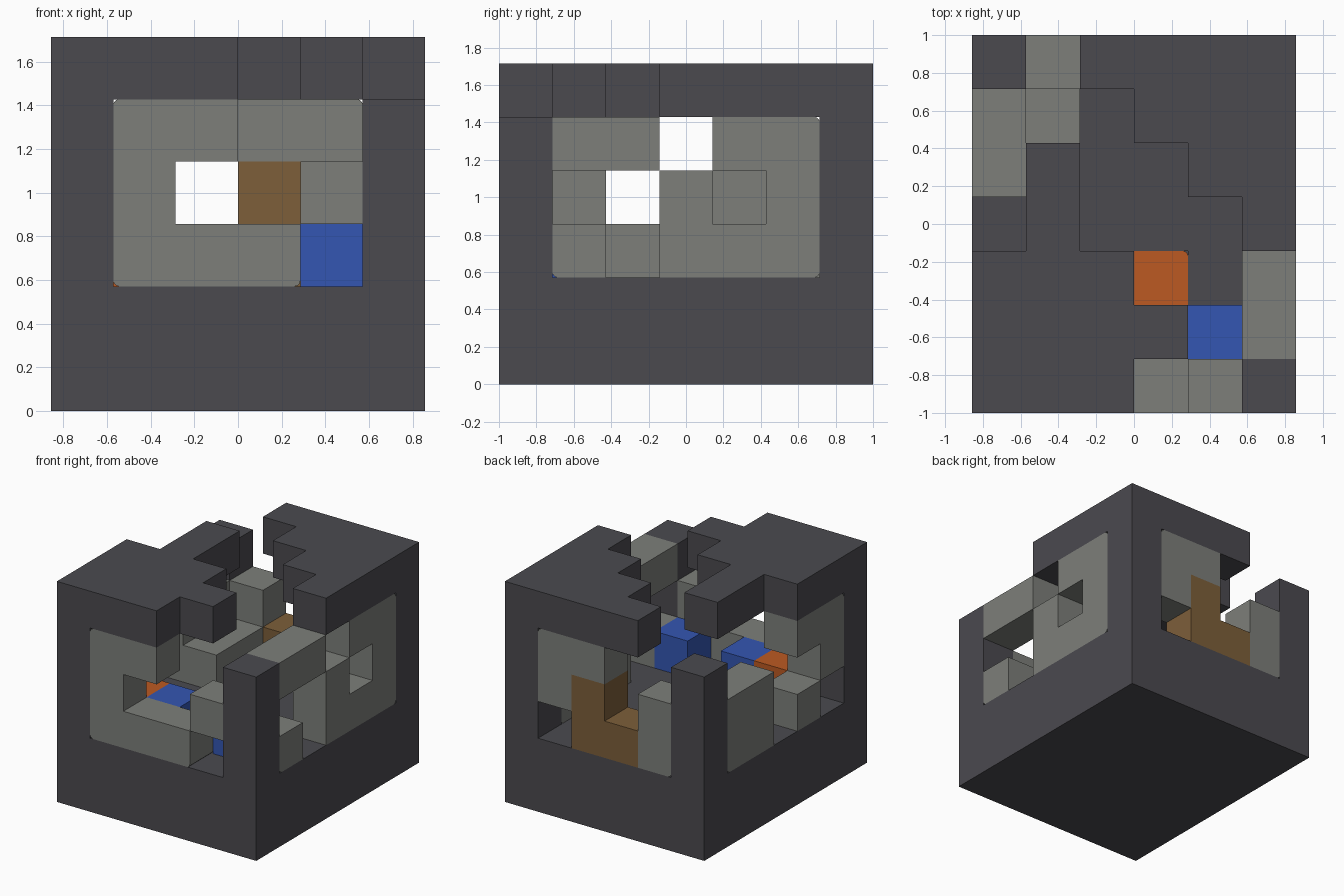
import bpy, bmesh
from mathutils import Vector, Matrix

cube = bpy.data.objects.get("Cube")
if cube:
    bpy.data.objects.remove(cube, do_unlink=True)

CELL = 2 / 7
SIZE = Vector((6, 7, 6))

# Floor plans from bottom to top; rows run back to front, columns along +x.
# D frame, G grey bars, W brown bar, B blue bar, O orange bar
SOLID = ["DDDDDD"] * 7
LAYERS = [
    SOLID,
    SOLID[:4] + ["DDDODD"] + SOLID[:2],
    ["DGWW.D", "GG...G", "GG...G", ".....G", "G.....", ".OB.BG", "DGGG.D"],
    ["DG.WGD", "G....G", "G.....", ".....G", "......", "G.....", "DG..GD"],
    ["D..GGD", ".....G", ".....G", "......", "G....G", "G....G", "DGG..D"],
    ["..DDDD", "...DDD", ".D..DD", ".D...D", "DDD...", "DDDD..", "DDD..."],
]

# Rounded bar corners, as edge midpoints in cells
ROUNDED = [Vector(p) for p in (
    (1, .5, 2), (1, .5, 5), (4, .5, 2),        # front
    (5.5, 6, 2), (5.5, 6, 5), (5.5, 1, 2),     # right side
    (.5, 6, 2), (.5, 1, 5),                    # left side
    (5, 6.5, 5), (1, 6.5, 2),                  # back
    (4, 3, 1.5),                               # floor
)]

PARTS = {
    "D": ("frame", "charcoal", (.070, .068, .078)),
    "G": ("grey_bars", "grey", (.205, .212, .195)),
    "W": ("brown_bar", "brown", (.205, .114, .042)),
    "B": ("blue_bar", "blue", (.034, .093, .445)),
    "O": ("orange_bar", "orange", (.503, .102, .016)),
}


def make_material(name, rgb):
    mat = bpy.data.materials.new(name)
    mat.use_nodes = True
    colour = (*rgb, 1)
    mat.diffuse_color = colour
    mat.node_tree.nodes["Principled BSDF"].inputs["Base Color"].default_value = colour
    return mat


def cells_of(letter):
    for k, layer in enumerate(LAYERS):
        for j, row in enumerate(reversed(layer)):
            for i, char in enumerate(row):
                if char == letter:
                    yield Vector((i, j, k))


def add_cell(bm, corner, can_round):
    centre = corner + Vector((.5, .5, .5))
    verts = bmesh.ops.create_cube(bm, size=1, matrix=Matrix.Translation(centre))["verts"]
    if not can_round:
        return
    edges = {e for v in verts for e in v.link_edges}
    picked = [e for e in edges
              if any(((e.verts[0].co + e.verts[1].co) / 2 - p).length < .01 for p in ROUNDED)]
    if picked:
        bmesh.ops.bevel(bm, geom=picked, offset=.09, segments=3, profile=.5, affect="EDGES")


def build(letter):
    name, mat_name, rgb = PARTS[letter]
    bm = bmesh.new()
    for corner in cells_of(letter):
        add_cell(bm, corner, letter != "D")

    # Drop the faces shared by touching cells, then merge flat areas
    shared = {}
    for face in bm.faces:
        key = tuple(round(c * 50) for c in face.calc_center_median())
        shared.setdefault(key, []).append(face)
    doubled = [f for faces in shared.values() if len(faces) > 1 for f in faces]
    bmesh.ops.delete(bm, geom=doubled, context="FACES")
    bmesh.ops.remove_doubles(bm, verts=bm.verts[:], dist=.001)
    bmesh.ops.dissolve_limit(bm, angle_limit=.01, verts=bm.verts[:], edges=bm.edges[:],
                             delimit={"NORMAL"})

    # Centre on the ground and scale to size
    bmesh.ops.translate(bm, verts=bm.verts[:], vec=(-SIZE.x / 2, -SIZE.y / 2, 0))
    bmesh.ops.scale(bm, verts=bm.verts[:], vec=(CELL, CELL, CELL))
    mesh = bpy.data.meshes.new(name)
    bm.to_mesh(mesh)
    bm.free()
    mesh.materials.append(make_material(mat_name, rgb))
    bpy.context.collection.objects.link(bpy.data.objects.new(name, mesh))


for letter in PARTS:
    build(letter)
